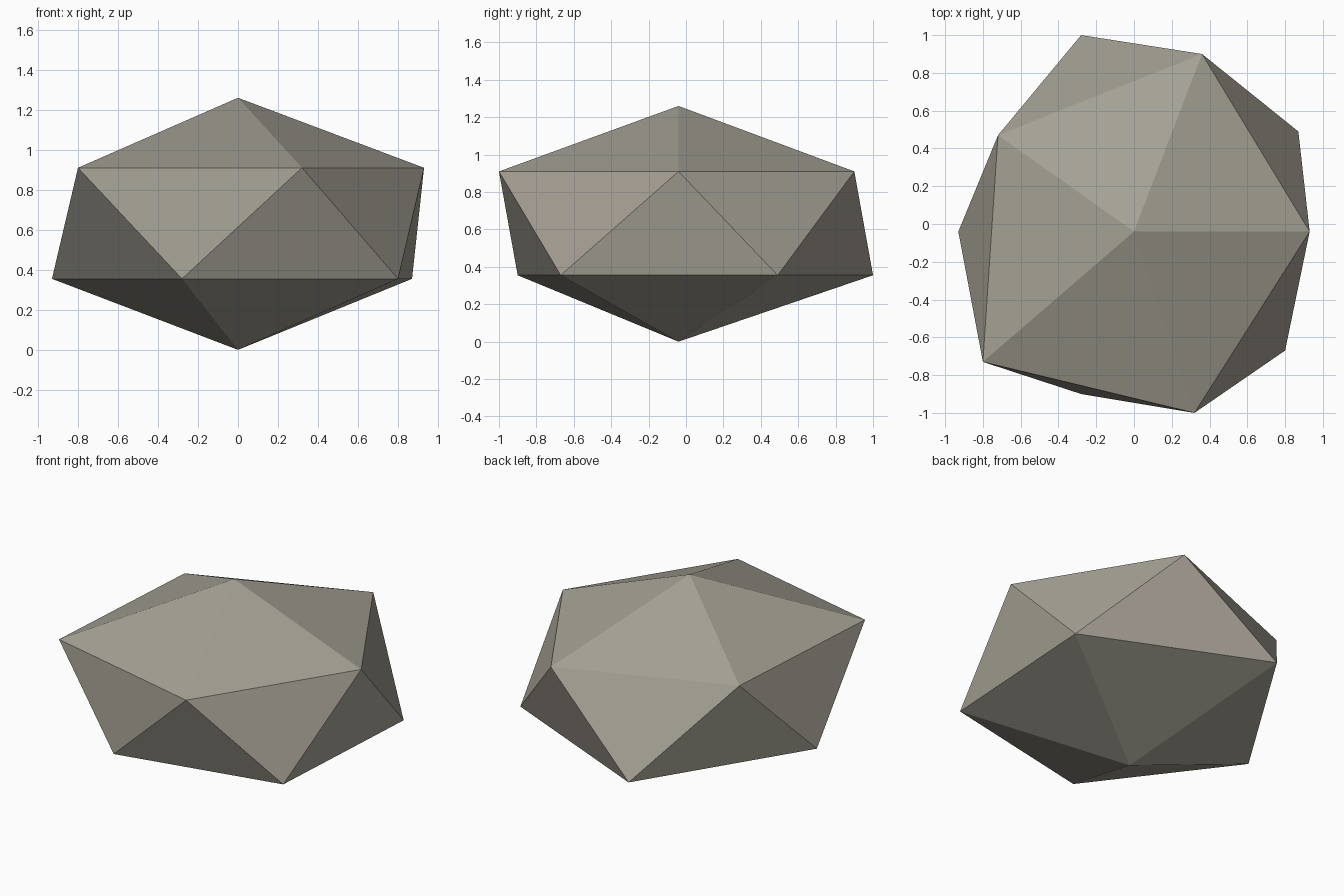
import bpy
import bmesh

cube = bpy.data.objects.get("Cube")
if cube:
    bpy.data.objects.remove(cube, do_unlink=True)


def flat_material(name, rgb):
    mat = bpy.data.materials.new(name)
    mat.use_nodes = True
    color = (*rgb, 1.0)
    mat.diffuse_color = color
    bsdf = next(n for n in mat.node_tree.nodes if n.type == "BSDF_PRINCIPLED")
    bsdf.inputs["Base Color"].default_value = color
    bsdf.inputs["Roughness"].default_value = 0.9
    return mat


# Two uneven five-sided rings, staggered, between a top and a bottom point
UPPER = [(0.93, -0.04), (0.36, 0.90), (-0.72, 0.47), (-0.80, -0.73), (0.32, -1.0)]
LOWER = [(0.87, 0.49), (-0.28, 1.0), (-0.93, -0.04), (-0.28, -0.90), (0.80, -0.67)]
UPPER_Z, LOWER_Z, TOP_Z = 0.91, 0.355, 1.26
CENTRE_Y = -0.04

bm = bmesh.new()
top = bm.verts.new((0, CENTRE_Y, TOP_Z))
bottom = bm.verts.new((0, CENTRE_Y, 0))
up = [bm.verts.new((x, y, UPPER_Z)) for x, y in UPPER]
low = [bm.verts.new((x, y, LOWER_Z)) for x, y in LOWER]

for i in range(5):
    j = (i + 1) % 5
    bm.faces.new((top, up[i], up[j]))
    side_down = bm.faces.new((up[i], low[i], up[j]))
    side_up = bm.faces.new((up[j], low[i], low[j]))
    bm.faces.new((bottom, low[j], low[i]))
    # Slightly warmer stone on two of the side facets
    side_down.material_index = int(i == 4)
    side_up.material_index = int(i == 0)

bmesh.ops.recalc_face_normals(bm, faces=bm.faces[:])
mesh = bpy.data.meshes.new("rock")
bm.to_mesh(mesh)
bm.free()
mesh.materials.append(flat_material("grey stone", (0.37, 0.355, 0.295)))
mesh.materials.append(flat_material("warm grey stone", (0.37, 0.338, 0.29)))

# Single faceted rock
rock = bpy.data.objects.new("rock", mesh)
bpy.context.collection.objects.link(rock)
